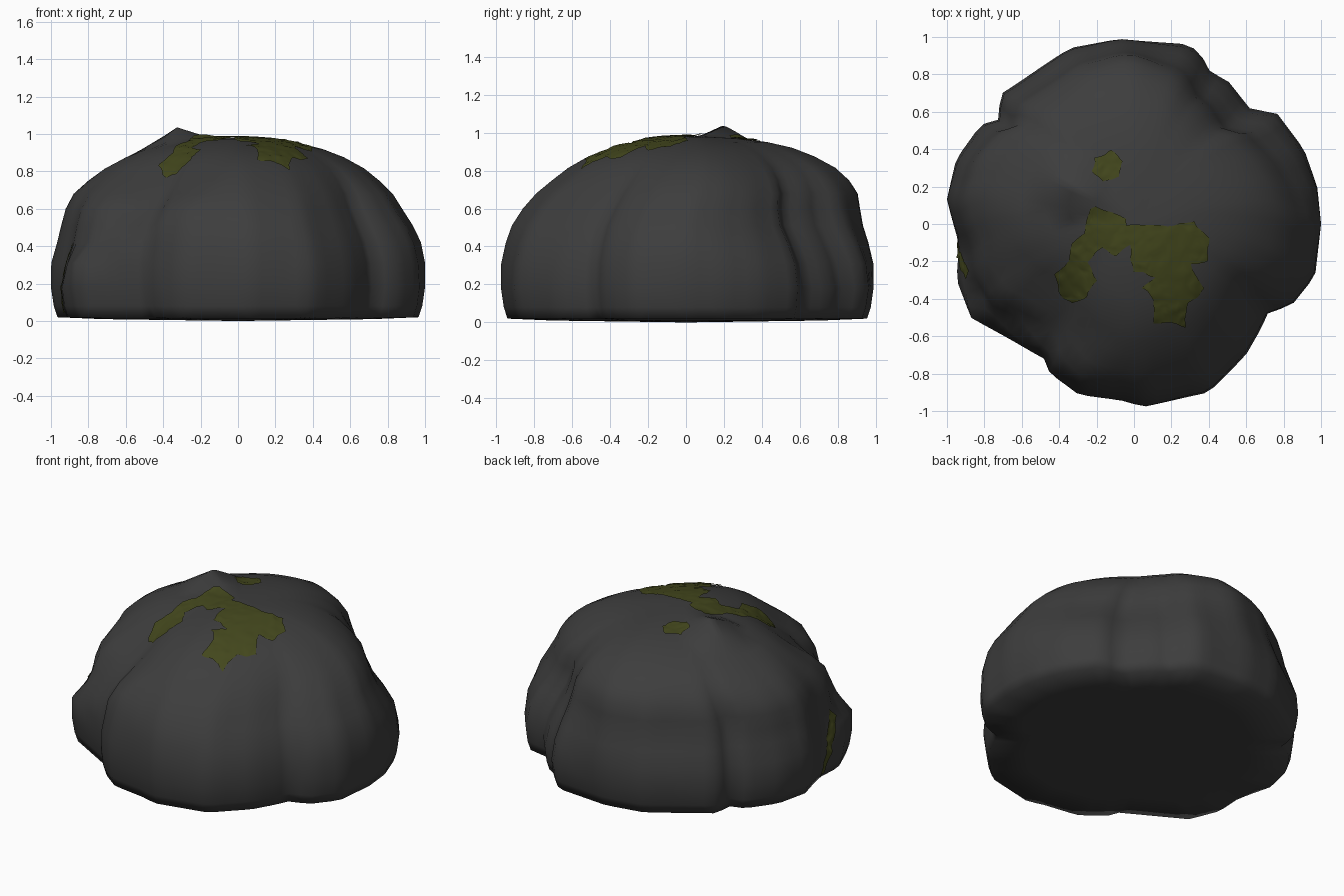
import bpy, bmesh, math
from mathutils import Vector, noise
from mathutils.bvhtree import BVHTree

cube = bpy.data.objects.get("Cube")
if cube:
    bpy.data.objects.remove(cube, do_unlink=True)


def material(name, rgb):
    m = bpy.data.materials.new(name)
    m.use_nodes = True
    m.diffuse_color = (*rgb, 1)
    bsdf = m.node_tree.nodes["Principled BSDF"]
    bsdf.inputs["Base Color"].default_value = (*rgb, 1)
    bsdf.inputs["Roughness"].default_value = 0.9
    return m


stone = material("dark stone", (0.047, 0.047, 0.047))
moss = material("olive moss", (0.056, 0.063, 0.012))


def finish(bm, name, mat, angle):
    me = bpy.data.meshes.new(name)
    bm.to_mesh(me)
    me.materials.append(mat)
    ob = bpy.data.objects.new(name, me)
    bpy.context.collection.objects.link(ob)
    bpy.ops.object.select_all(action="DESELECT")
    ob.select_set(True)
    bpy.context.view_layer.objects.active = ob
    bpy.ops.object.shade_smooth_by_angle(angle=math.radians(angle))


def smoothstep(a, b, t):
    t = min(1, max(0, (t - a) / (b - a)))
    return t * t * (3 - 2 * t)


# Lobed ground outline of the boulder, counter-clockwise from +x
outline = [(1, 0), (.98, .2), (.91, .4), (.77, .59), (.62, .62), (.5, .77), (.41, .81),
           (.35, .92), (.28, .96), (-.08, .99), (-.34, .94), (-.72, .69), (-.72, .56),
           (-.82, .53), (-.95, .35), (-1, .13), (-.96, -.02), (-.94, -.12), (-.95, -.3),
           (-.87, -.5), (-.48, -.72), (-.45, -.8), (-.3, -.91), (-.03, -.95), (.04, -.98),
           (.4, -.9), (.6, -.7), (.68, -.56), (.72, -.47), (.84, -.44), (.97, -.28)]


def outline_radius(a):
    d = Vector((math.cos(a), math.sin(a)))
    for p, q in zip(outline, outline[1:] + outline[:1]):
        p, q = Vector(p), Vector(q)
        if p.cross(d) >= -1e-6 and d.cross(q) > 0 and p.dot(d) > 0:
            return p.cross(q - p) / d.cross(q - p)
    return 1


# How far the upper stone draws in: most on two opposite corners, with a
# slanting ledge above the low front right lobe
def pinch(a, z):
    corner = math.sin(2 * a)
    depth = abs(corner) ** 1.2 * (0.115 if corner > 0 else 0.045)
    if math.pi < a < 1.5 * math.pi:
        ledge = 0.2 + 0.55 * (a - math.pi) / (0.42 * math.pi)
        rise = smoothstep(ledge - 0.12, ledge + 0.06, z)
        hollow = 0.1
    else:
        rise = smoothstep(0.15, 0.6, z)
        hollow = 0.04
    crown = hollow * max(0, corner) ** 2 * smoothstep(0.6, 0.8, z)
    return depth * rise + crown + 0.035 * math.cos(a) * smoothstep(0.4, 0.65, z)


# Dome profile: radius factor and height
profile = [(.965, .02), (.985, .08), (1, .18), (1, .31), (.975, .42), (.945, .51), (.905, .6),
           (.86, .68), (.79, .75), (.71, .815), (.6, .875), (.48, .92), (.35, .95),
           (.22, .97), (.1, .978)]
SEGMENTS = 96

# Boulder
bm = bmesh.new()
rings = []
for f, z in profile:
    ring = []
    lobes = 1 - 0.85 * smoothstep(0.55, 0.95, z)
    lean = smoothstep(0.5, 0.82, z) * smoothstep(0, 0.4, f)
    for i in range(SEGMENTS):
        a = math.tau * i / SEGMENTS
        r = f * (0.97 + (outline_radius(a) - 0.97) * lobes) * (1 - pinch(a, z))
        shift = lean * (0.08 + 0.012 * math.sin(a))
        x, y = r * math.cos(a), r * math.sin(a) + shift
        rough = noise.noise(Vector((x, y, z)) * 3.5) * 0.012
        k = 1 + rough * smoothstep(0.05, 0.4, z)
        peak = max(0, 1 - math.hypot(x + .33, y - .2) / 0.2) * 0.09
        ring.append(bm.verts.new((x * k, y * k, z + peak)))
    rings.append(ring)
# Underside ring, then the two poles
rings.insert(0, [bm.verts.new((v.co.x * 0.75, v.co.y * 0.75, 0.01)) for v in rings[0]])
top = bm.verts.new((0, 0.02, 0.98))
base = bm.verts.new((0, 0, 0))
for i in range(SEGMENTS):
    j = (i + 1) % SEGMENTS
    for low, high in zip(rings, rings[1:]):
        bm.faces.new((low[i], low[j], high[j], high[i]))
    bm.faces.new((rings[-1][i], rings[-1][j], top))
    bm.faces.new((rings[0][j], rings[0][i], base))
bmesh.ops.triangulate(bm, faces=bm.faces[:])
bm.normal_update()
surface = BVHTree.FromBMesh(bm)
finish(bm, "boulder", stone, 95)
bm.free()


# Moss patches draped on the boulder along a ray direction
def drape(name, points, to_start, ray):
    bm = bmesh.new()
    verts = [bm.verts.new((u, v, 0)) for u, v in points]
    edges = [bm.edges.new((a, b)) for a, b in zip(verts, verts[1:] + verts[:1])]
    bmesh.ops.triangle_fill(bm, edges=edges, use_beauty=True)
    for _ in range(3):
        bmesh.ops.subdivide_edges(bm, edges=bm.edges[:], cuts=1, use_grid_fill=True)
    for v in bm.verts:
        v.co += noise.noise_vector(v.co * 14) * 0.018
        v.co.z = 0
        hit, normal, _, _ = surface.ray_cast(to_start(v.co), ray)
        if hit:
            v.co = hit + normal * (0.008 + 0.005 * noise.noise(hit * 30))
    bm.normal_update()
    for face in bm.faces:
        if face.normal.dot(ray) > 0:
            face.normal_flip()
    finish(bm, name, moss, 40)
    bm.free()


top_patches = {
    "moss_front": [(-.04, 0), (.2, -.01), (.32, .02), (.4, -.08), (.38, -.2), (.31, -.22),
                   (.37, -.35), (.29, -.42), (.27, -.55), (.22, -.52), (.1, -.52), (.1, -.4),
                   (.04, -.34), (.12, -.28), (0, -.25), (-.02, -.15)],
    "moss_right": [(-.24, .08), (-.2, .09), (-.04, .04), (-.02, -.1), (-.1, -.17),
                   (-.17, -.12), (-.25, -.2), (-.2, -.3), (-.25, -.38), (-.33, -.42),
                   (-.4, -.36), (-.42, -.27), (-.35, -.2), (-.34, -.1), (-.27, -.05)],
    "moss_back": [(-.22, .35), (-.12, .39), (-.06, .34), (-.08, .25), (-.17, .22), (-.22, .28)],
}
for name, points in top_patches.items():
    drape(name, points, lambda p: Vector((p.x, p.y, 3)), Vector((0, 0, -1)))

# Slanting moss strip in the crease of the right flank
drape("moss_side", [(-.07, .05), (-.12, .05), (-.19, .2), (-.29, .36), (-.24, .41), (-.15, .26)],
      lambda p: Vector((-3, p.x, p.y)), Vector((1, 0, 0)))
